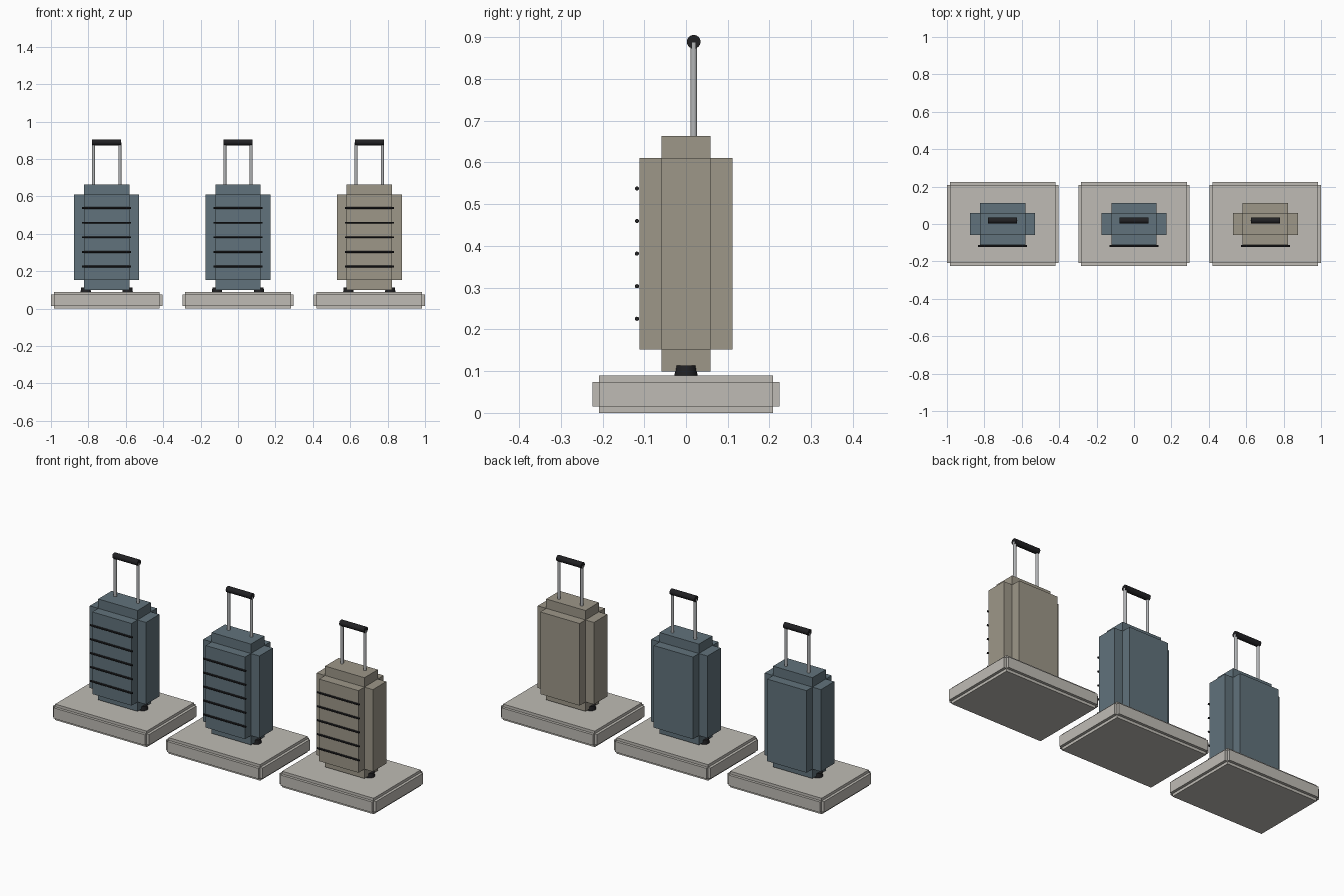
import bpy, bmesh
from math import pi
from mathutils import Matrix, Vector

if "Cube" in bpy.data.objects:
    bpy.data.objects.remove(bpy.data.objects["Cube"])


def material(name, rgb):
    m = bpy.data.materials.new(name)
    m.diffuse_color = (*rgb, 1)
    m.use_nodes = True
    m.node_tree.nodes["Principled BSDF"].inputs["Base Color"].default_value = m.diffuse_color
    return m


BLUE = material("slate_blue", (0.12, 0.17, 0.20))
TAN = material("warm_tan", (0.34, 0.31, 0.25))
STONE = material("pale_stone", (0.52, 0.50, 0.46))
DARK = material("dark_rubber", (0.015, 0.015, 0.017))
METAL = material("metal", (0.45, 0.46, 0.47))


def finish(bm, name, mat, smooth=False):
    me = bpy.data.meshes.new(name)
    bm.to_mesh(me)
    bm.free()
    me.materials.append(mat)
    ob = bpy.data.objects.new(name, me)
    bpy.context.collection.objects.link(ob)
    if smooth:
        bpy.ops.object.select_all(action='DESELECT')
        ob.select_set(True)
        bpy.context.view_layer.objects.active = ob
        bpy.ops.object.shade_smooth_by_angle()
    return ob


def stepped_box(name, center, half, step, mat):
    """Three crossing boxes, each full size along one axis and inset on the others."""
    bm = bmesh.new()
    for axis in range(3):
        size = [2 * (h if i == axis else h - step) for i, h in enumerate(half)]
        bmesh.ops.create_cube(bm, size=1, matrix=Matrix.Translation(center) @ Matrix.Diagonal((*size, 1)))
    return finish(bm, name, mat)


def rod(name, center, length, r, mat, axis='Z', sides=16, r_top=None):
    bm = bmesh.new()
    rot = Matrix.Rotation(pi / 2, 4, 'Y') if axis == 'X' else Matrix()
    bmesh.ops.create_cone(bm, cap_ends=True, segments=sides, radius1=r,
                          radius2=r if r_top is None else r_top, depth=length,
                          matrix=Matrix.Translation(center) @ rot)
    return finish(bm, name, mat, True)


for n, (x, shell) in enumerate(((-0.702, BLUE), (0, BLUE), (0.702, TAN)), 1):
    tag = f"_{n}"
    # display plinth and case body
    stepped_box("plinth" + tag, Vector((x, 0, 0.0447)), (0.298, 0.2235, 0.0447), 0.015, STONE)
    stepped_box("case_body" + tag, Vector((x, 0, 0.3815)), (0.174, 0.1117, 0.282), 0.0525, shell)
    # front ribs
    for i in range(5):
        rod(f"rib_{i + 1}" + tag, (x, -0.1175, 0.2255 + 0.078 * i), 0.262, 0.005, DARK, 'X', 12)
    # wheels and telescopic poles
    for side, s in (("left", -1), ("right", 1)):
        rod(f"{side}_wheel" + tag, (x + s * 0.112, 0, 0.1), 0.026, 0.028, DARK, r_top=0.0245)
        rod(f"{side}_pole" + tag, (x + s * 0.0705, 0.0185, 0.774), 0.226, 0.0082, METAL)
    # pull grip
    rod("grip" + tag, (x, 0.0185, 0.889), 0.155, 0.0165, DARK, 'X')
